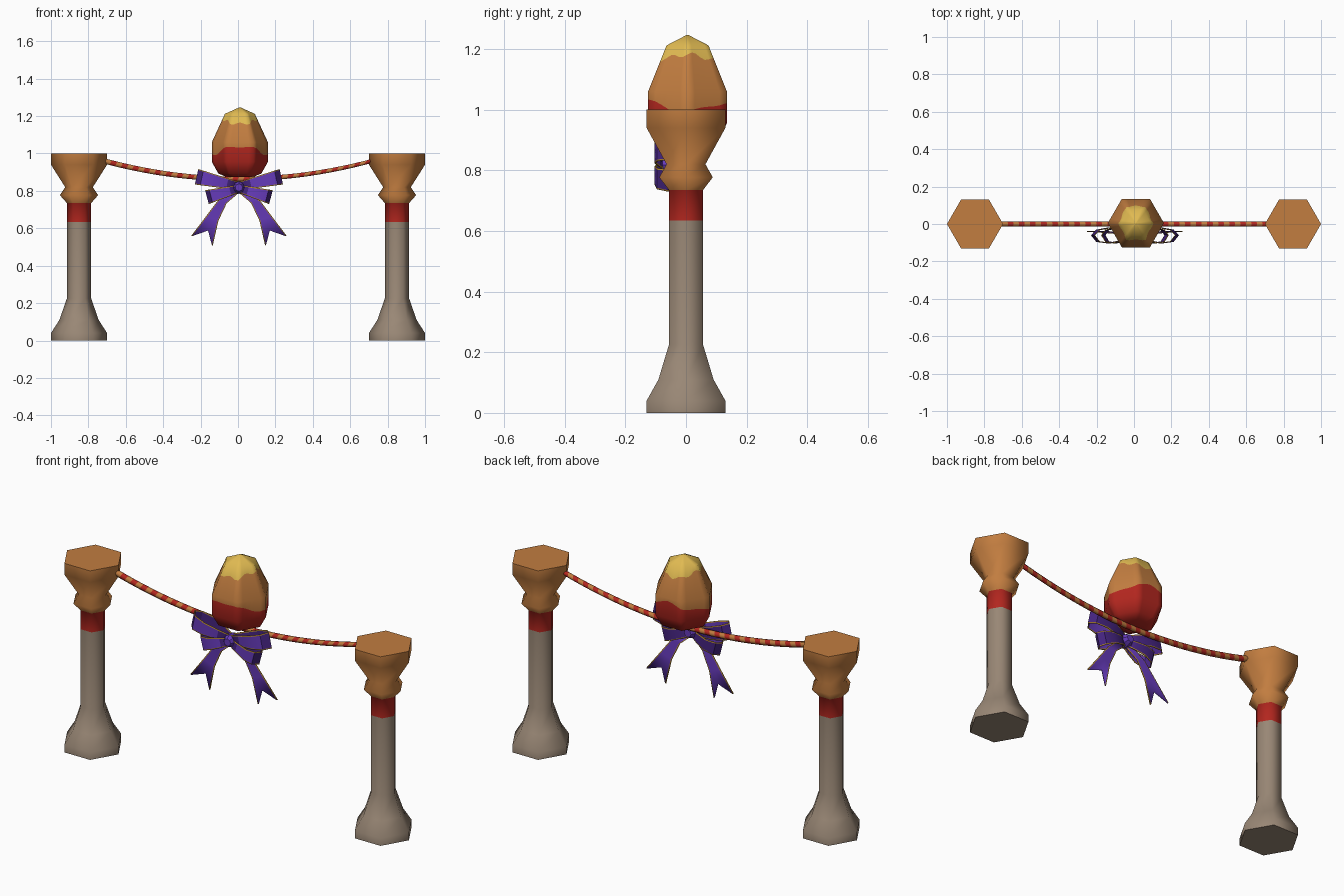
import bpy, math
from mathutils import Vector

if "Cube" in bpy.data.objects:
    bpy.data.objects.remove(bpy.data.objects["Cube"])


def material(name, srgb):
    m = bpy.data.materials.new(name)
    m.diffuse_color = [((c + 0.055) / 1.055) ** 2.4 for c in srgb] + [1]
    m.use_nodes = True
    m.node_tree.nodes["Principled BSDF"].inputs["Base Color"].default_value = m.diffuse_color
    return m


STONE = material("stone", (0.60, 0.53, 0.46))
ORANGE = material("orange", (0.76, 0.49, 0.25))
RED = material("red", (0.70, 0.15, 0.12))
YELLOW = material("yellow", (0.88, 0.73, 0.32))
PURPLE = material("purple", (0.40, 0.23, 0.73))
DARK = material("dark_purple", (0.27, 0.14, 0.50))
GOLD = material("gold_trim", (0.72, 0.54, 0.20))


def make(name, verts, faces, mats, ids, angle=70):
    me = bpy.data.meshes.new(name)
    me.from_pydata(verts, [], faces)
    for m in mats:
        me.materials.append(m)
    for p, i in zip(me.polygons, ids):
        p.material_index = i
        p.use_smooth = True
    me.set_sharp_from_angle(angle=math.radians(angle))
    ob = bpy.data.objects.new(name, me)
    bpy.context.collection.objects.link(ob)
    return ob


def skin(name, rings, mats, rule, angle=70):
    """Closed tube through rings of points; rule(row) gives the colour index."""
    n = len(rings[0])
    verts = [v for r in rings for v in r]
    faces, ids = [], []
    for i in range(len(rings) - 1):
        for k in range(n):
            a, b = i * n + k, i * n + (k + 1) % n
            faces.append((a, b, b + n, a + n))
            ids.append(rule(i))
    last = (len(rings) - 1) * n
    faces += [tuple(reversed(range(n))), tuple(range(last, last + n))]
    ids += [rule(0), rule(len(rings) - 2)]
    return make(name, verts, faces, mats, ids, angle)


def hex_ring(cx, cy, r, z):
    return [(cx + r * math.cos(k * math.pi / 3), cy + r * math.sin(k * math.pi / 3), z)
            for k in range(6)]


# Posts: stone shaft, red band, orange collar and flared capital
POST = [(0.15, 0), (0.15, 0.04), (0.105, 0.11), (0.065, 0.225), (0.065, 0.635),
        (0.065, 0.735), (0.102, 0.777), (0.074, 0.82), (0.15, 0.94), (0.15, 1.0)]
for side, label in ((-1, "left"), (1, "right")):
    skin(label + "_post", [hex_ring(0.85 * side, 0, r, z) for r, z in POST],
         [STONE, RED, ORANGE], lambda i: 0 if i < 4 else 1 if i == 4 else 2)

# Striped sagging rope
rings = []
N = 48
for i in range(N + 1):
    x = -0.71 + 1.42 * i / N
    z = 0.864 + 0.092 * (x / 0.7) ** 2
    rings.append([(x + 0.008 * math.sin(a), 0.0145 * math.cos(a), z + 0.0145 * math.sin(a))
                  for a in (k * math.pi / 3 for k in range(6))])
skin("rope", rings, [ORANGE, RED], lambda i: i % 2)

# Six-sided egg with wavy colour borders
EGG = [(0.07, 0.874), (0.115, 0.893), (0.15, 0.955), (0.15, 1.06), (0.08, 1.212), (0.002, 1.247)]


def egg_radius(z):
    for (r0, z0), (r1, z1) in zip(EGG, EGG[1:]):
        if z <= z1:
            return r0 + (r1 - r0) * (z - z0) / (z1 - z0)
    return EGG[-1][0]


def egg_ring(height):
    pts = []
    for k in range(36):
        a = k * math.pi / 18
        z = height(a)
        local = (a % (math.pi / 3)) - math.pi / 6
        r = egg_radius(z) * math.cos(math.pi / 6) / math.cos(local)
        pts.append((0.01 + r * math.cos(a), 0.005 + r * math.sin(a), z))
    return pts


def flat(z):
    return lambda a: z


def red_edge(a):
    return 1.017 - 0.022 * math.cos(2 * a) + 0.007 * math.sin(5 * a)


def yellow_edge(a):
    return 1.170 + 0.012 * math.cos(2 * a) + 0.008 * math.sin(7 * a)


rows = [flat(z) for _, z in EGG[:3]] + [red_edge, flat(1.06), yellow_edge] + \
       [flat(z) for _, z in EGG[4:]]
skin("egg", [egg_ring(h) for h in rows], [RED, ORANGE, YELLOW],
     lambda i: 0 if i < 3 else 1 if i < 5 else 2)


def ribbon(name, edges, dark=(), notch=None, trim=0.005):
    """Gold-trimmed strip between two edge lines, given as pairs of points."""
    verts, faces, ids = [], [], []
    for i, (a, b) in enumerate(edges):
        a, b = Vector(a), Vector(b)
        t = trim / (b - a).length
        row = [a.lerp(b, s) for s in (0, t, 0.5, 1 - t, 1)]
        if notch and i == len(edges) - 1:
            row[2] = Vector(notch)
        verts += row
    for i in range(len(edges) - 1):
        for k in range(4):
            a = i * 5 + k
            faces.append((a, a + 1, a + 6, a + 5))
            ids.append(2 if k in (0, 3) else 1 if i in dark else 0)
    ob = make(name, verts, faces, [PURPLE, DARK, GOLD], ids, 30)
    mod = ob.modifiers.new("thickness", "SOLIDIFY")
    mod.thickness = 0.004
    mod.offset = 0


# Bow loops: teardrop outline as (distance, depth), swept across the ribbon width
LOOP = [(0.0, -0.072), (0.28, -0.088), (0.62, -0.102), (0.88, -0.094), (1.0, -0.06),
        (0.88, -0.032), (0.6, -0.02), (0.28, -0.035), (0.0, -0.055)]


def bow_loop(name, side, length, slope, w0, w1, z0):
    d = Vector((side * math.cos(slope), 0, math.sin(slope)))
    across = Vector((-side * math.sin(slope), 0, math.cos(slope)))
    edges = []
    for s, y in LOOP:
        c = Vector((0.005, y, z0)) + d * (s * length)
        w = w0 + (w1 - w0) * s
        edges.append((c - across * w, c + across * w))
    ribbon(name, edges, dark=(0, 3, 4, 5, 6, 7))


for side, label in ((-1, "left"), (1, "right")):
    bow_loop(label + "_upper_loop", side, 0.23, 0.22, 0.022, 0.042, 0.825)
    bow_loop(label + "_lower_loop", side, 0.175, -0.26, 0.02, 0.038, 0.812)
    # Forked ribbon tail
    tail = [((0.0, 0.79), (0.03, 0.815), -0.06), ((0.065, 0.735), (0.115, 0.745), -0.05),
            ((0.11, 0.64), (0.175, 0.665), -0.045), ((0.14, 0.508), (0.255, 0.56), -0.04)]
    ribbon(label + "_tail", [((0.005 + side * a, y, za), (0.005 + side * b, y, zb))
                             for (a, za), (b, zb), y in tail],
           notch=(0.005 + side * 0.165, -0.04, 0.588))

# Bow knot
skin("bow_knot", [[(0.005 + r * math.cos(k * math.pi / 4), y, 0.818 + r * math.sin(k * math.pi / 4))
                   for k in range(8)]
                  for r, y in ((0.02, -0.02), (0.034, -0.045), (0.034, -0.075), (0.02, -0.098))],
     [PURPLE], lambda i: 0, 30)

# Make every face point outward
import bmesh
for ob in bpy.context.collection.objects:
    bm = bmesh.new()
    bm.from_mesh(ob.data)
    bmesh.ops.recalc_face_normals(bm, faces=bm.faces)
    bm.to_mesh(ob.data)
    bm.free()
